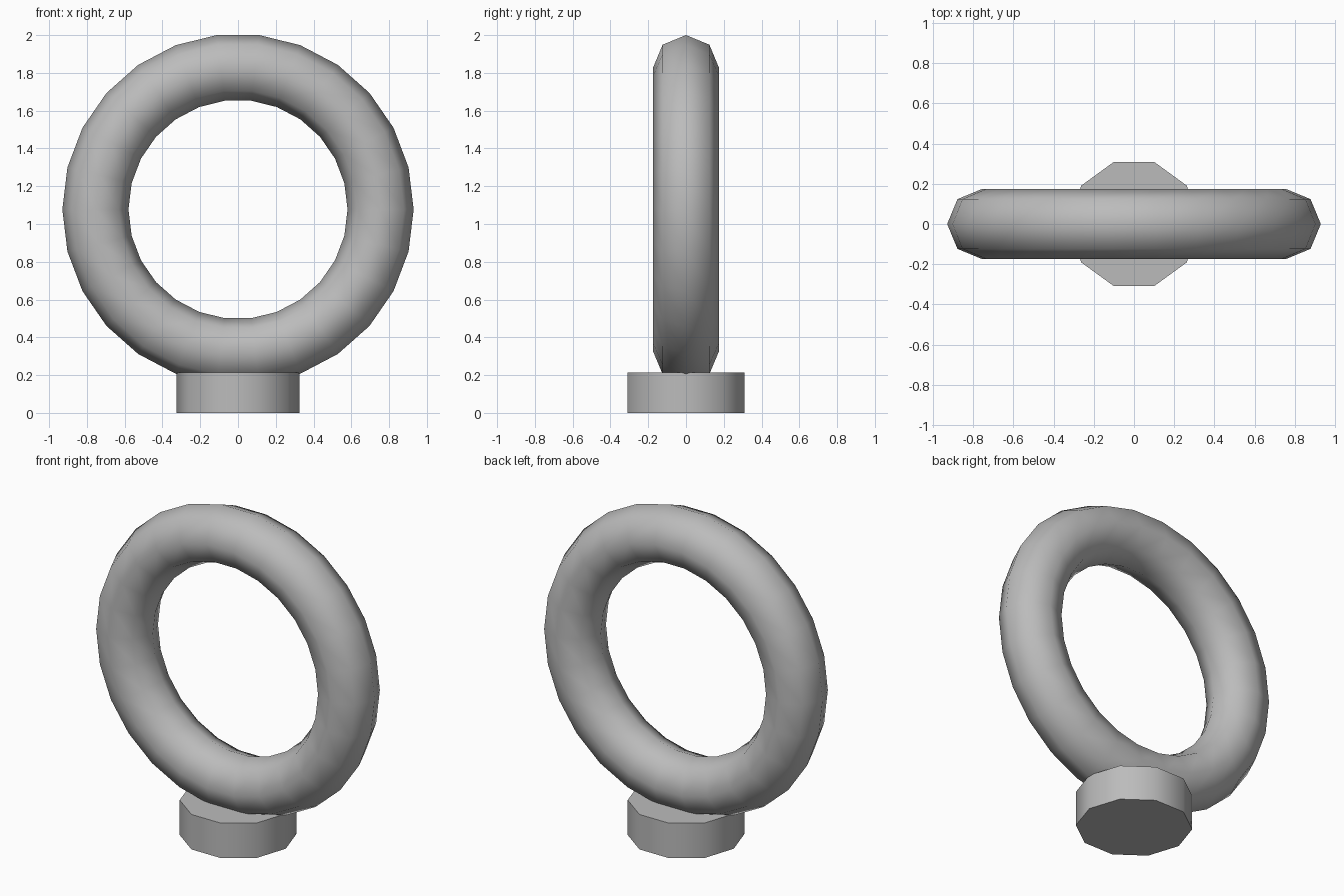
import bpy
import math

if "Cube" in bpy.data.objects:
    bpy.data.objects.remove(bpy.data.objects["Cube"])

# One plain grey metal for the whole model
grey = (0.5, 0.5, 0.5, 1)
metal = bpy.data.materials.new("grey metal")
metal.use_nodes = True
metal.diffuse_color = grey
metal.node_tree.nodes["Principled BSDF"].inputs["Base Color"].default_value = grey


def finish(name, angle):
    part = bpy.context.object
    part.name = part.data.name = name
    part.data.materials.append(metal)
    bpy.ops.object.shade_smooth_by_angle(angle=math.radians(angle))


# Upright lifting ring, sunk slightly into the collar
bpy.ops.mesh.primitive_torus_add(
    major_segments=26, minor_segments=8, major_radius=0.755, minor_radius=0.175,
    location=(0, 0, 1.077), rotation=(math.pi / 2, 0, 0))
finish("ring", 80)

# Ten-sided collar, with corners on the x axis
height = 0.215
bpy.ops.mesh.primitive_cylinder_add(
    vertices=10, radius=0.325, depth=height,
    location=(0, 0, height / 2), rotation=(0, 0, math.pi / 2))
finish("base_collar", 50)
